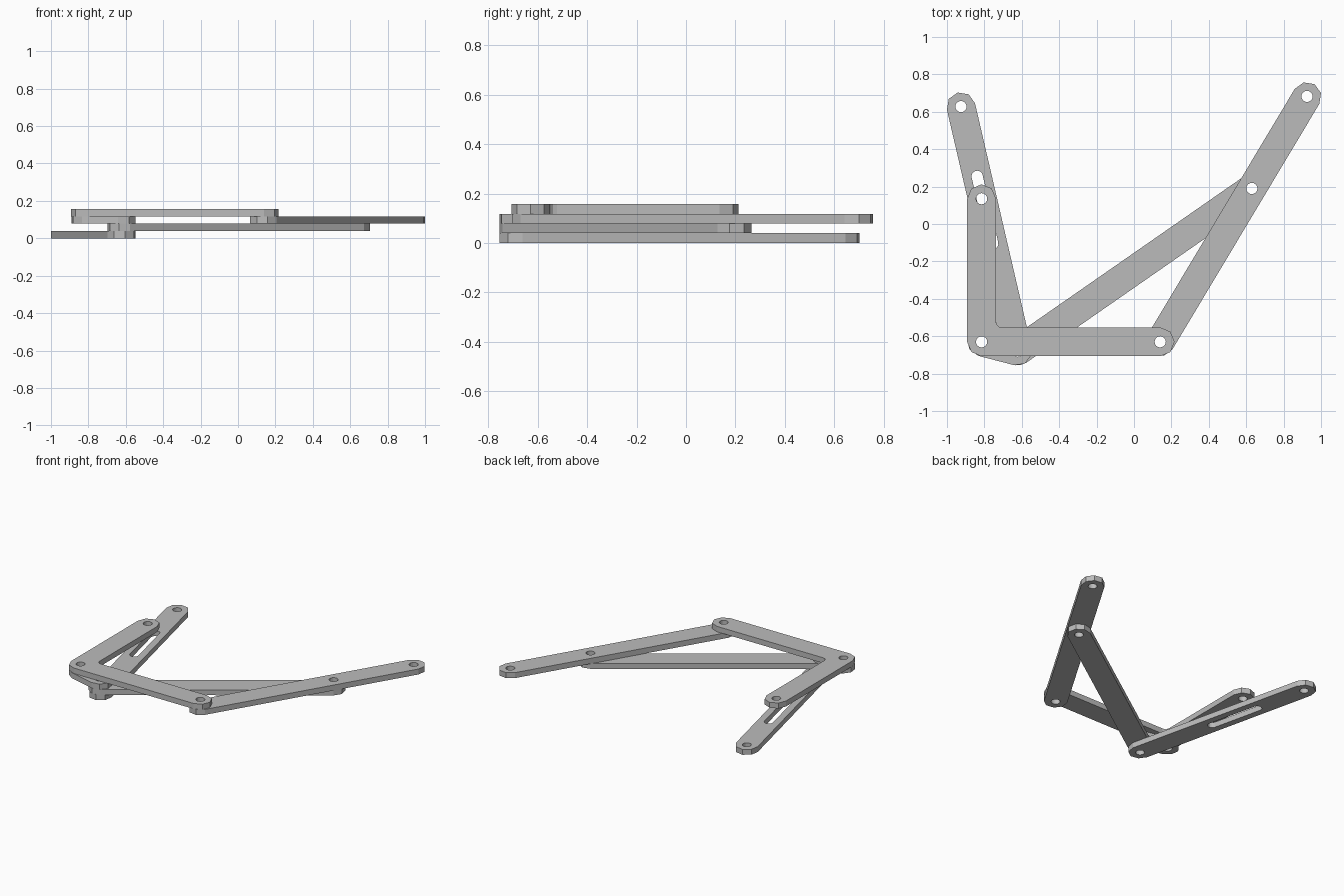
import bpy, bmesh, math

cube = bpy.data.objects.get("Cube")
if cube:
    bpy.data.objects.remove(cube, do_unlink=True)

THICK = 0.0393     # thickness of one layer
R = 0.077          # half width of every bar
HOLE = 0.03        # pin hole radius

# Shared pivots of the linkage
CORNER = (-0.815, -0.63)
ARM_TOP = (-0.815, 0.135)
ARM_END = (0.14, -0.63)
JOINT = (-0.622, -0.68)
SLOT_END = (-0.925, 0.628)
ROCKER_MID = (0.63, 0.19)
ROCKER_END = (0.925, 0.682)

grey = bpy.data.materials.new("plain grey")
grey.use_nodes = True
grey.diffuse_color = (0.5, 0.5, 0.5, 1)
grey.node_tree.nodes["Principled BSDF"].inputs["Base Color"].default_value = (0.5, 0.5, 0.5, 1)


def arc(c, r, start, sweep, steps):
    """Points on an arc, angles in degrees."""
    angles = [math.radians(start + sweep * i / steps) for i in range(steps + 1)]
    return [(c[0] + r * math.cos(a), c[1] + r * math.sin(a)) for a in angles]


def hole(c):
    return arc(c, HOLE, 0, 360, 16)[:-1]


def capsule(a, b, r, steps):
    """Bar outline with rounded ends around two pivots."""
    d = math.degrees(math.atan2(b[1] - a[1], b[0] - a[0]))
    return arc(b, r, d - 90, 180, steps) + arc(a, r, d + 90, 180, steps)


def along(a, b, t):
    return (a[0] + (b[0] - a[0]) * t, a[1] + (b[1] - a[1]) * t)


def plate(name, layer, loops):
    """Flat plate from an outline followed by its cut-outs."""
    bm = bmesh.new()
    for loop in loops:
        vs = [bm.verts.new((x, y, 0)) for x, y in loop]
        for i, v in enumerate(vs):
            bm.edges.new((vs[i - 1], v))
    bmesh.ops.triangle_fill(bm, use_beauty=True, edges=bm.edges[:], normal=(0, 0, 1))
    bmesh.ops.recalc_face_normals(bm, faces=bm.faces[:])
    mesh = bpy.data.meshes.new(name)
    bm.to_mesh(mesh)
    bm.free()
    mesh.materials.append(grey)
    ob = bpy.data.objects.new(name, mesh)
    bpy.context.collection.objects.link(ob)
    ob.location.z = (layer + 0.5) * THICK
    mod = ob.modifiers.new("thickness", 'SOLIDIFY')
    mod.thickness = THICK
    mod.offset = 0
    return ob


def bar(name, layer, a, b, extra=()):
    plate(name, layer, [capsule(a, b, R, 4), hole(a), hole(b), *extra])


# Bottom link with its long slot
slot = capsule(along(JOINT, SLOT_END, 0.44), along(JOINT, SLOT_END, 0.715), HOLE, 8)
bar("slotted_link", 0, JOINT, SLOT_END, [slot])

# Long link, short crank and rocker
bar("connecting_link", 1, JOINT, ROCKER_MID)
bar("short_crank", 2, CORNER, JOINT)
bar("rocker_link", 2, ARM_END, ROCKER_END, [hole(ROCKER_MID)])

# L-shaped top plate with a small inner fillet
f = 0.03
inner = (CORNER[0] + R + f, CORNER[1] + R + f)
outline = (arc(ARM_TOP, R, 0, 180, 4) + arc(CORNER, R, 180, 90, 2)
           + arc(ARM_END, R, -90, 180, 4) + arc(inner, f, 270, -90, 3))
plate("angled_plate", 3, [outline, hole(ARM_TOP), hole(CORNER), hole(ARM_END)])
